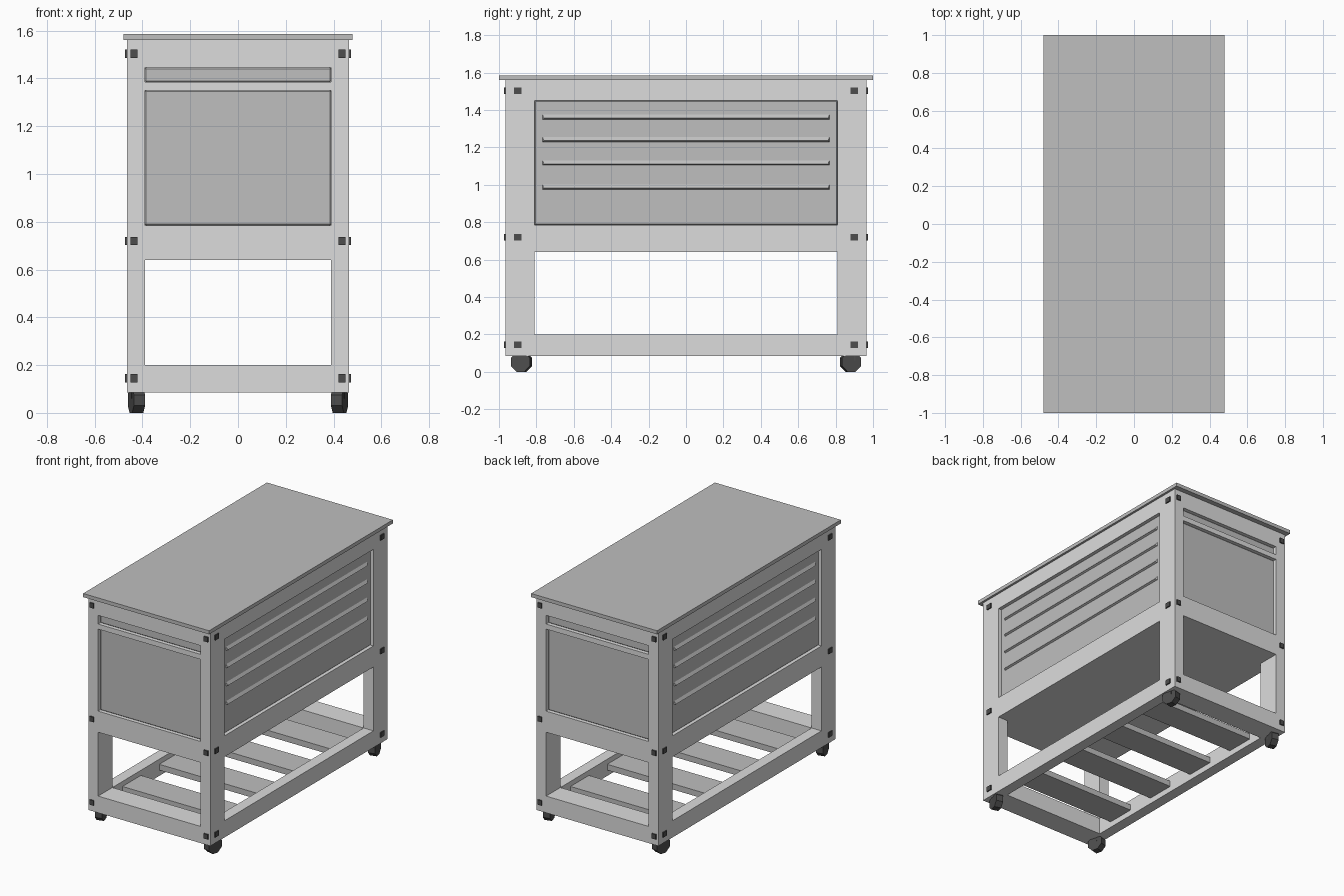
import bpy, bmesh, math
from mathutils import Matrix, Vector

if "Cube" in bpy.data.objects:
    bpy.data.objects.remove(bpy.data.objects["Cube"])


def material(name, v):
    m = bpy.data.materials.new(name)
    m.diffuse_color = (v, v, v, 1)
    m.use_nodes = True
    m.node_tree.nodes["Principled BSDF"].inputs["Base Color"].default_value = m.diffuse_color
    return m


LIGHT = material("light_grey", 0.72)
MID = material("mid_grey", 0.52)
DARK = material("dark_grey", 0.075)


def finish(name, bm, mat):
    bmesh.ops.recalc_face_normals(bm, faces=bm.faces[:])
    me = bpy.data.meshes.new(name)
    bm.to_mesh(me)
    bm.free()
    me.materials.append(mat)
    ob = bpy.data.objects.new(name, me)
    bpy.context.collection.objects.link(ob)
    return ob


def box(name, x, y, z, mat, bevel=0):
    """Box from (min, max) ranges."""
    bm = bmesh.new()
    size = [r[1] - r[0] for r in (x, y, z)]
    mid = [(r[1] + r[0]) / 2 for r in (x, y, z)]
    bmesh.ops.create_cube(bm, size=1, matrix=Matrix.Translation(mid) @ Matrix.Diagonal((*size, 1)))
    if bevel:
        bmesh.ops.bevel(bm, geom=bm.edges[:], offset=bevel, segments=1, affect='EDGES')
    return finish(name, bm, mat)


def span(s, a, b):
    return (a, b) if s > 0 else (-b, -a)


# Worktop and cabinet core
box("worktop", (-.48, .48), (-1, 1), (1.56, 1.585), MID)
box("cabinet_core", (-.435, .435), (-.93, .93), (.64, 1.558), LIGHT)

# Corner posts
for sx in (-1, 1):
    for sy in (-1, 1):
        box("corner_post", span(sx, .39, .465), span(sy, .81, .965), (.085, 1.56), LIGHT)

# End rails, drawer front and end panel
for s in (-1, 1):
    for z in ((.085, .2), (.64, .785), (1.35, 1.385), (1.445, 1.56)):
        box("end_rail", (-.39, .39), span(s, .81, .965), z, LIGHT)
    box("drawer_front", (-.39, .39), span(s, .9, .943), (1.385, 1.445), MID, .005)
    box("end_panel", (-.39, .39), span(s, .9, .943), (.785, 1.35), MID, .005)

# Side rails, side panel and louvres
for s in (-1, 1):
    for z in ((.085, .2), (.64, .785), (1.45, 1.56)):
        box("side_rail", span(s, .39, .465), (-.81, .81), z, LIGHT)
    box("side_panel", span(s, .4, .445), (-.81, .81), (.785, 1.45), MID, .005)
    for z in (1.362, 1.242, 1.117, .988):
        bm = bmesh.new()
        profile = [(.44, .021), (.458, -.006), (.44, -.014)]
        ends = [[bm.verts.new((s * x, e * (.77 - (x - .44) * .6), z + dz)) for x, dz in profile]
                for e in (-1, 1)]
        for i in range(3):
            j = (i + 1) % 3
            bm.faces.new((ends[0][i], ends[0][j], ends[1][j], ends[1][i]))
        bm.faces.new(ends[0])
        bm.faces.new(ends[1])
        finish("louvre", bm, MID)

# Lower shelf slats
for y in (-.6, -.2, .2, .6):
    box("shelf_slat", (-.4, .4), (y - .1, y + .1), (.125, .165), MID)

# Bolt heads and castors at each corner
for sx in (-1, 1):
    for sy in (-1, 1):
        for z in (.145, .72, 1.503):
            zr = (z - .017, z + .017)
            box("end_bolt", span(sx, .42, .45), span(sy, .95, .973), zr, DARK)
            box("side_bolt", span(sx, .45, .473), span(sy, .88, .92), zr, DARK)
        bm = bmesh.new()
        place = (Matrix.Translation((sx * .425, sy * .88, .053)) @ Matrix.Rotation(sx * sy * .25, 4, 'Z')
                 @ Matrix.Rotation(math.pi / 2, 4, 'Y') @ Matrix.Rotation(math.pi / 8, 4, 'Z'))
        bmesh.ops.create_cone(bm, cap_ends=True, segments=8, radius1=.057, radius2=.057,
                              depth=.048, matrix=place)
        finish("castor_wheel", bm, DARK)
        box("castor_mount", span(sx, .405, .445), span(sy, .855, .905), (.06, .09), DARK)
